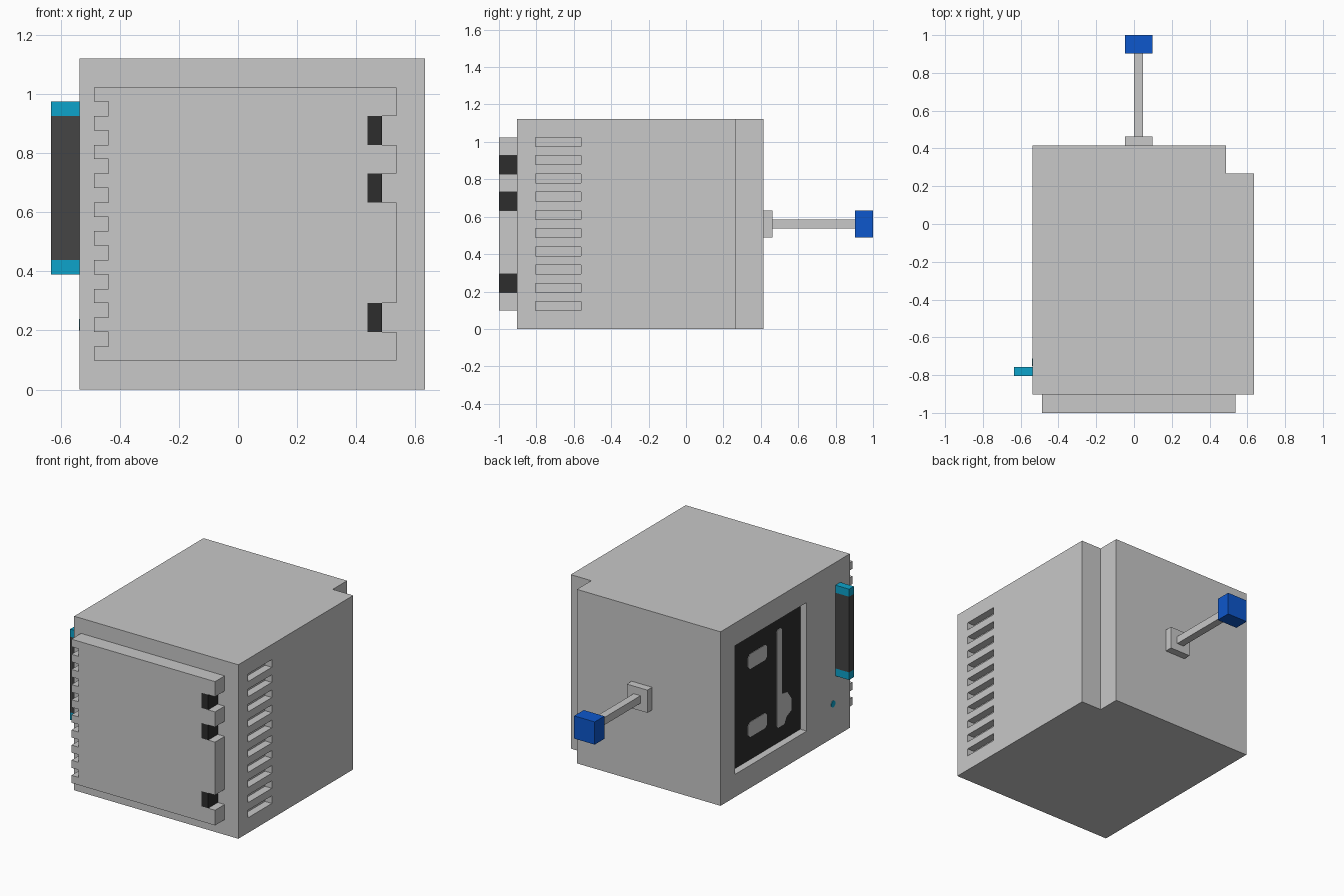
import bpy, bmesh, math
from mathutils import Vector

if "Cube" in bpy.data.objects:
    bpy.data.objects.remove(bpy.data.objects["Cube"])

# Everything sits on a grid of U; grid origin = left, front, bottom corner of the cabinet
U = 2 / 41
ORIGIN = Vector((-11 * U, -1 + 2 * U, 0))


def material(name, rgb):
    m = bpy.data.materials.new(name)
    m.diffuse_color = (*rgb, 1)
    m.use_nodes = True
    m.node_tree.nodes["Principled BSDF"].inputs["Base Color"].default_value = m.diffuse_color
    return m


GREY = material("light grey", (0.58, 0.58, 0.58))
BLACK = material("black", (0.026, 0.026, 0.026))
DARK = material("dark grey", (0.058, 0.058, 0.058))
CYAN = material("cyan", (0.004, 0.366, 0.597))
BLUE = material("blue", (0.004, 0.095, 0.604))


def prism(name, pts, axis, lo, hi, mat):
    """Extrude a 2D outline (grid units) along x, y or z from lo to hi."""
    place = {"x": lambda a, b, c: (c, a, b),
             "y": lambda a, b, c: (a, c, b),
             "z": lambda a, b, c: (a, b, c)}[axis]
    bm = bmesh.new()
    lower = [bm.verts.new(ORIGIN + U * Vector(place(a, b, lo))) for a, b in pts]
    upper = [bm.verts.new(ORIGIN + U * Vector(place(a, b, hi))) for a, b in pts]
    bm.faces.new(lower)
    bm.faces.new(upper)
    for i in range(len(pts)):
        j = (i + 1) % len(pts)
        bm.faces.new((lower[i], lower[j], upper[j], upper[i]))
    bmesh.ops.recalc_face_normals(bm, faces=bm.faces)
    me = bpy.data.meshes.new(name)
    bm.to_mesh(me)
    bm.free()
    me.materials.append(mat)
    ob = bpy.data.objects.new(name, me)
    bpy.context.collection.objects.link(ob)
    return ob


def box(name, x, y, z, mat):
    pts = [(x[0], y[0]), (x[1], y[0]), (x[1], y[1]), (x[0], y[1])]
    return prism(name, pts, "z", z[0], z[1], mat)


def cut(ob, cutter):
    mod = ob.modifiers.new("cut", "BOOLEAN")
    mod.operation = "DIFFERENCE"
    mod.solver = "EXACT"
    mod.object = cutter
    bpy.context.view_layer.objects.active = ob
    bpy.ops.object.modifier_apply(modifier=mod.name)
    bpy.data.objects.remove(cutter)


# Cabinet with a notched back right corner
cabinet = prism("cabinet", [(0, 0), (24, 0), (24, 24), (21, 24), (21, 27), (0, 27)],
                "z", 0, 23, GREY)

# Ten vent slots on the right side
for i in range(10):
    z = 2 + 2 * i
    cut(cabinet, box("slot_cutter", (23, 25), (2, 7), (z, z + 1), GREY))

# Recessed window on the left side with a black back panel
cut(cabinet, box("window_cutter", (-1, 1), (9, 24), (3, 20), GREY))
box("window_panel", (0.93, 0.99), (9.01, 23.99), (3.01, 19.99), BLACK)


# Grey shapes on the panel; each is given as (distance from back, height)
def panel_shape(name, pts):
    prism(name, [(27 - d, z) for d, z in pts], "x", 0.87, 0.94, GREY)


for name, z in (("lower_panel_slot", 6), ("upper_panel_slot", 15)):
    c = 0.4
    panel_shape(name, [(7 + c, z), (11 - c, z), (11, z + c), (11, z + 2 - c),
                       (11 - c, z + 2), (7 + c, z + 2), (7, z + 2 - c), (7, z + c)])
panel_shape("panel_lever", [(13, 5.3), (13.3, 5), (14.6, 5), (15, 5.8), (16.1, 6.3),
                            (16.1, 7.8), (15.2, 9), (14.1, 9.2), (14.1, 17.7),
                            (13.8, 18), (13.3, 18), (13, 17.7)])

# Front door: toothed left edge, right edge notched around the black latches
latches = (4, 13, 17)
outline = [(1, 2)]
for z in latches:
    outline[0:0] = []
    if z == latches[0]:
        outline.append((22, 2))
    outline += [(22, z), (20, z), (20, z + 2), (22, z + 2)]
outline += [(22, 21), (1, 21)]
for z in range(19, 2, -2):
    outline += [(1, z + 1), (2, z + 1), (2, z), (1, z)]
prism("front_door", outline, "y", -2, 0, GREY)
for i, z in enumerate(latches):
    box(f"door_latch_{i + 1}", (20, 21), (-2, 0), (z, z + 2), BLACK)

# Side handle with cyan ends
box("handle_grip", (-2, 0), (2, 3), (9, 19), DARK)
box("handle_bottom_end", (-2, 0), (2, 3), (8, 9), CYAN)
box("handle_top_end", (-2, 0), (2, 3), (19, 20), CYAN)

# Small round indicator below the handle
ring = [(3.5 + 0.45 * math.cos(math.tau * (k + 0.5) / 8),
         4.5 + 0.45 * math.sin(math.tau * (k + 0.5) / 8)) for k in range(8)]
prism("indicator", ring, "x", -0.06, 0.02, CYAN)

# Rear rod with mounting plate and blue knob
box("rod_plate", (10, 13), (27, 28), (10, 13), GREY)
box("rod", (11, 12), (28, 37), (11, 12), GREY)
box("rod_knob", (10, 13), (37, 39), (10, 13), BLUE)
